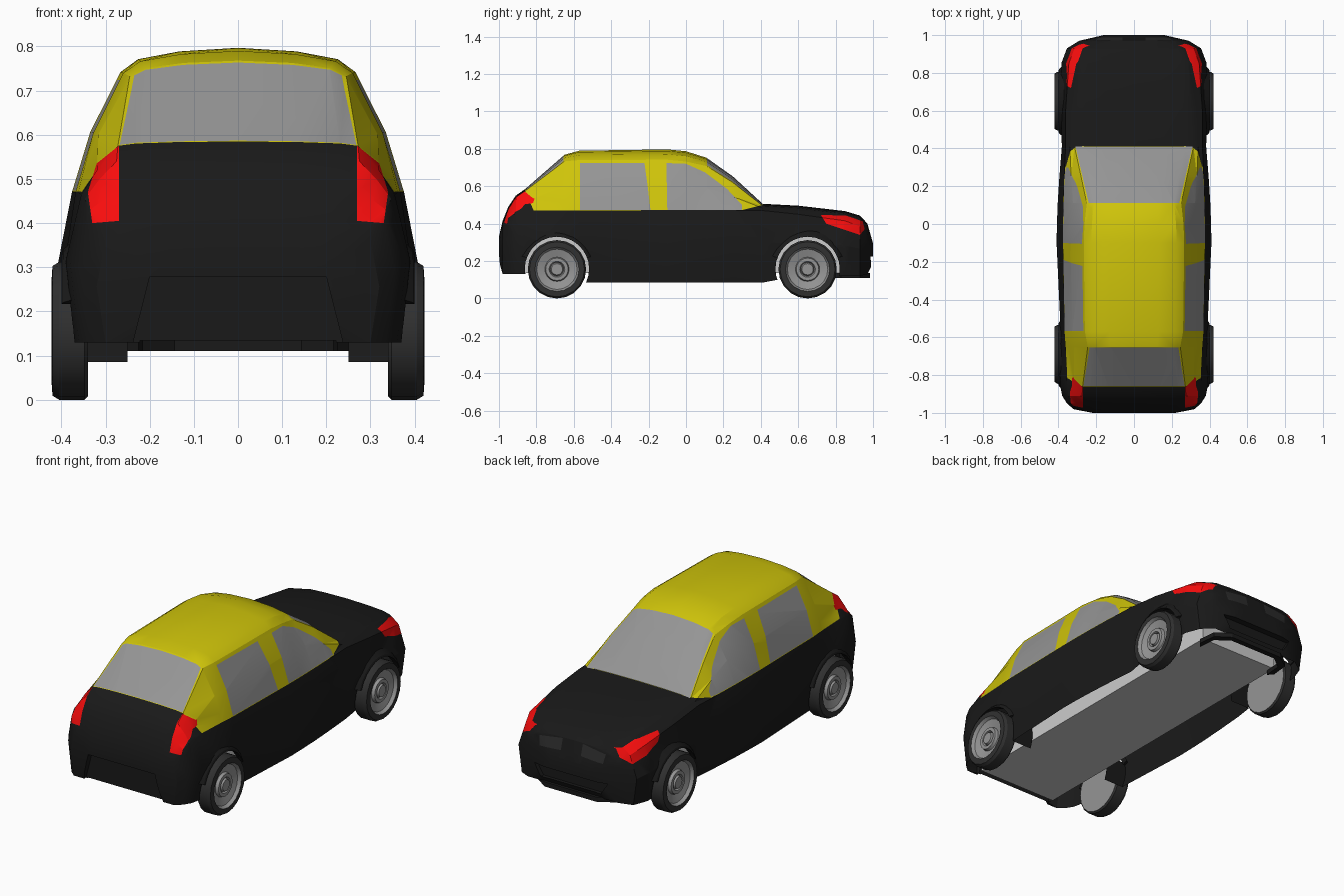
import bpy, bmesh, math
from mathutils import Vector

if "Cube" in bpy.data.objects:
    bpy.data.objects.remove(bpy.data.objects["Cube"])


def material(name, *rgb):
    m = bpy.data.materials.new(name)
    m.diffuse_color = (*rgb, 1)
    m.use_nodes = True
    m.node_tree.nodes["Principled BSDF"].inputs["Base Color"].default_value = m.diffuse_color
    return m


BLACK = material("black_paint", .01, .01, .01)
YELLOW = material("yellow_paint", .62, .55, .003)
RED = material("lamp_red", .95, .004, .004)
TYRE = material("tyre_rubber", .03, .03, .03)
TRIM = material("dark_trim", .025, .025, .025)
GLASS = material("grey_glass", .3, .3, .3)


def add(name, bm, mat=None, angle=24):
    me = bpy.data.meshes.new(name)
    bm.to_mesh(me)
    me.shade_smooth()
    me.set_sharp_from_angle(angle=math.radians(angle))
    ob = bpy.data.objects.new(name, me)
    bpy.context.collection.objects.link(ob)
    if mat:
        me.materials.append(mat)
    return ob


def loft(rings, first=True, last=True):
    bm = bmesh.new()
    vs = [[bm.verts.new(p) for p in r] for r in rings]
    for a, b in zip(vs, vs[1:]):
        for i in range(len(a)):
            j = (i + 1) % len(a)
            bm.faces.new((a[i], a[j], b[j], b[i]))
    if first:
        bm.faces.new(vs[0])
    if last:
        bm.faces.new(vs[-1])
    bmesh.ops.recalc_face_normals(bm, faces=bm.faces)
    return bm


def lathe(profile, y, z, side, n=20, first=False, last=False):
    return loft([[(side * x, y + r * math.cos(2 * math.pi * i / n), z + r * math.sin(2 * math.pi * i / n))
                  for i in range(n)] for x, r in profile], first, last)


# Body sections along y: bottom z, widest half width, belt x/z, roof or bonnet edge x/z, centre z
stations = [
    (-1.0, .20, .22, .21, .31, .18, .325, .33),
    (-.98, .13, .32, .30, .36, .24, .40, .415),
    (-.95, .13, .355, .335, .43, .27, .475, .49),
    (-.91, .13, .38, .347, .455, .275, .54, .55),
    (-.86, .13, .39, .355, .465, .272, .575, .585),
    (-.65, .12, .392, .362, .47, .245, .733, .768),
    (-.57, .085, .388, .368, .47, .26, .74, .79),
    (-.10, .085, .41, .376, .47, .266, .742, .797),
    (0, .085, .408, .376, .47, .262, .732, .787),
    (.11, .085, .404, .374, .47, .25, .708, .752),
    (.25, .085, .395, .37, .47, .28, .62, .653),
    (.41, .085, .382, .362, .47, .315, .495, .506),
    (.60, .12, .387, .362, .45, .305, .483, .496),
    (.85, .12, .385, .345, .415, .29, .452, .467),
    (.93, .12, .355, .315, .385, .26, .425, .443),
    (.97, .13, .29, .265, .34, .22, .38, .40),
    (1.0, .19, .16, .15, .265, .13, .285, .295)]
rings = []
for y, zb, wc, wd, zd, wf, zf, zh in stations:
    wb, fl = wc - .02, max(.11, zb + .004)
    wi, dz = min(.24, .7 * wb), zh - zf
    half = [(0, fl), (wi, fl), (wi, zb), (wb, zb), (wc, zb + .55 * (zd - zb)), (wd, zd),
            ((wd + wf) / 2 + .05 * (zf - zd), (zd + zf) / 2), (wf, zf),
            (.85 * wf, zf + .53 * dz), (.5 * wf, zf + .85 * dz), (0, zh)]
    rings.append([(x, y, z) for x, z in half] + [(-x, y, z) for x, z in half[-2:0:-1]])
bm = loft(rings)
bmesh.ops.triangulate(bm, faces=bm.faces)
shell = add("body_shell", bm)

# Wheel arches and bumper recesses cut from the shell
AXLES = (-.69, .65)
ARCH = .172
cutters = [lathe([(.25, ARCH), (.6, ARCH)], y, .158, s, 28, True, True) for y in AXLES for s in (-1, 1)]
rear = [(-.245, .1), (-.2, .278), (.2, .278), (.245, .1)]
front = [(-.18, .16), (-.22, .225), (.22, .225), (.18, .16)]
for pts, y0, y1 in ((rear, -1.1, -.965), (front, .965, 1.1)):
    cutters.append(loft([[(x, y, z) for x, z in pts] for y in (y0, y1)]))
for cb in cutters:
    cutter = add("cutter", cb)
    cutter.hide_render = True
    mod = shell.modifiers.new("cut", 'BOOLEAN')
    mod.operation, mod.solver, mod.object = 'DIFFERENCE', 'EXACT', cutter
body = bmesh.new()
body.from_object(shell, bpy.context.evaluated_depsgraph_get())
for ob in list(bpy.data.objects):
    bpy.data.objects.remove(ob)
bmesh.ops.triangulate(body, faces=body.faces)
body.normal_update()


def hollow(f):
    """Underside and wheel-well faces, leaving only the splash flaps beside the sills."""
    c, n = f.calc_center_median(), f.normal
    if c.z < .14 and (n.z < -.9 and abs(c.y) < .97 or abs(c.x) < .245 and abs(n.x) > .9):
        return True
    for y in AXLES:
        if math.hypot(c.y - y, c.z - .158) < ARCH + .002 and (abs(n.x) < .3 or abs(c.x) < .26):
            return abs(c.x) < .252 or c.z > .23 or abs(c.y) > abs(y)
    return False


bmesh.ops.delete(body, geom=[f for f in body.faces if hollow(f)], context='FACES')


def peel(name, mat, keep, outlines, axes=(1, 2)):
    """Cut convex outlines into the shell and move the enclosed faces to a new object."""
    u, v = axes
    out = bmesh.new()
    for pts in outlines:
        pts, edges, seen = [Vector(p) for p in pts], [], {}
        mid = sum(pts, Vector((0, 0))) / len(pts)
        lo = [min(p[k] for p in pts) for k in (0, 1)]
        hi = [max(p[k] for p in pts) for k in (0, 1)]
        for a, b in zip(pts, pts[1:] + pts[:1]):
            co, no, inside = Vector((0, 0, 0)), Vector((0, 0, 0)), Vector((0, 0, 0))
            co[u], co[v] = a
            no[u], no[v] = a.y - b.y, b.x - a.x
            inside[u], inside[v] = mid
            if no.dot(inside - co) < 0:
                no.negate()
            edges.append((co, no.normalized()))
        for co, no in edges:
            fs = [f for f in body.faces if any(keep(w.co) for w in f.verts) and
                  all(min(w.co[ax] for w in f.verts) < hi[k] and max(w.co[ax] for w in f.verts) > lo[k]
                      for k, ax in enumerate(axes))]
            geom = fs + list({e for f in fs for e in f.edges}) + list({w for f in fs for w in f.verts})
            bmesh.ops.bisect_plane(body, geom=geom, dist=1e-5, plane_co=co, plane_no=no)
        picked = []
        for f in body.faces:
            c = f.calc_center_median()
            if keep(c) and all(no.dot(c - co) > 0 for co, no in edges):
                picked.append(f)
        for f in picked:
            for w in f.verts:
                if w not in seen:
                    seen[w] = out.verts.new(w.co)
            out.faces.new([seen[w] for w in f.verts])
        bmesh.ops.delete(body, geom=picked, context='FACES')
    return add(name, out, mat)


def both(pts):
    return [pts, [(-x, z) for x, z in pts]]


# Lamps, glass, grilles and the yellow cabin
peel("tail_lamps", RED, lambda c: c.y < -.8 and c.z > .35,
     both([(.27, .405), (.33, .40), (.34, .47), (.32, .535), (.27, .575)]), (0, 2))
peel("head_lamps", RED, lambda c: abs(c.x) > .2 and c.y > .6,
     [[(.72, .447), (.75, .40), (.93, .34), (.955, .37), (.945, .412), (.86, .442)]])
peel("windscreen", GLASS, lambda c: c.z > .46,
     [[(-.31, .41), (.31, .41), (.24, .112), (-.24, .112)]], (0, 1))
peel("rear_window", GLASS, lambda c: c.z > .46,
     [[(-.268, -.858), (.268, -.858), (.235, -.655), (-.235, -.655)]], (0, 1))
peel("rear_side_windows", GLASS, lambda c: c.z > .45 and abs(c.x) > .2,
     [[(-.567, .474), (-.19, .474), (-.205, .6), (-.222, .724), (-.567, .724)]])
peel("front_side_windows", GLASS, lambda c: c.z > .45 and abs(c.x) > .2,
     [[(-.1, .474), (-.105, .724), (0, .72), (.1, .675), (.22, .585), (.3, .5), (.3, .474)]])
peel("nose_grilles", TRIM, lambda c: c.y > .9,
     both([(.06, .335), (.19, .325), (.2, .375), (.06, .395)]), (0, 2))
peel("cabin", YELLOW, lambda c: c.z > .44,
     [[(-.815, .471), (-.86, .575), (-.86, .9), (.412, .9), (.412, .5), (.3, .472)]])
add("lower_body", body, BLACK)

# Floor box inside the hollow shell
add("floor_box", loft([[(-.24, y, .135), (.24, y, .135), (.24, y, .36), (-.24, y, .36)] for y in (-.94, .84)]))

# Wheels and arch flares
for y in AXLES:
    place = "rear" if y < 0 else "front"
    for s, side in ((-1, "left"), (1, "right")):
        tag = f"{place}_{side}"
        add("tyre_" + tag, lathe([(.34, .148), (.348, .156), (.405, .156), (.42, .147), (.422, .118)],
                                 y, .156, s), TYRE)
        add("rim_" + tag, lathe([(.34, .148), (.34, .002)], y, .156, s, 20, last=True), GLASS)
        add("hub_" + tag, lathe([(.422, .118), (.405, .108), (.392, .065), (.408, .06), (.408, .042),
                                 (.395, .036), (.412, .03), (.412, .004)], y, .156, s, 20, last=True), GLASS)
        arc = [math.radians(a) for a in range(20, 161, 14)]
        add("arch_flare_" + tag, loft([[(s * x, y + r * math.cos(a), .158 + r * math.sin(a))
                                        for x, r in ((.37, ARCH), (.4, ARCH), (.396, .182), (.37, .205))]
                                       for a in arc]), BLACK)

# Curved lip under the front bumper
path = [(-.25, .83), (-.24, .93), (-.16, .985), (.16, .985), (.24, .93), (.25, .83)]
add("front_lip", loft([[(x, y, .11), (x, y, .135), (.9 * x, y - .03, .135), (.9 * x, y - .03, .11)]
                       for x, y in path]), BLACK)
